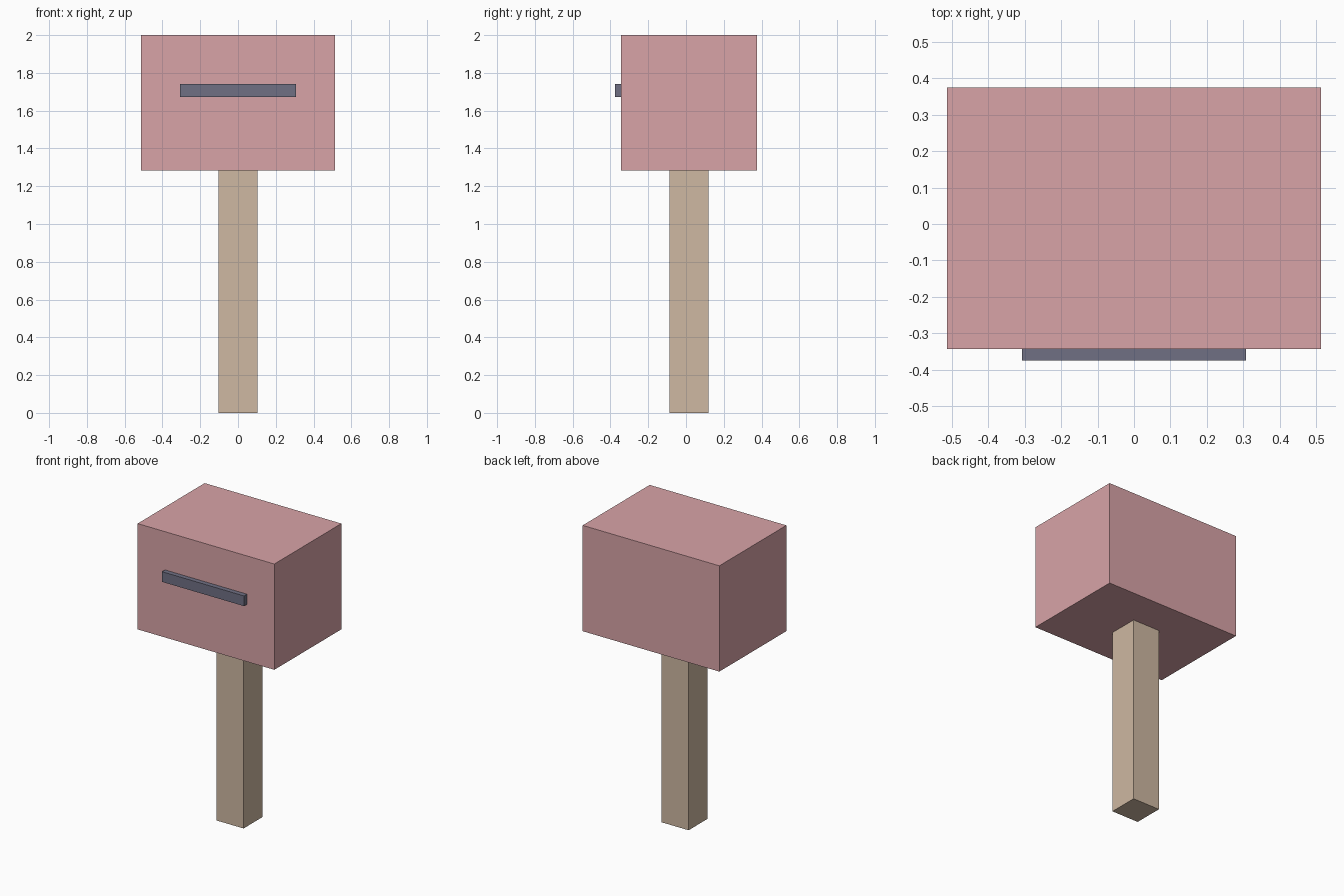
import bpy

if "Cube" in bpy.data.objects:
    bpy.data.objects.remove(bpy.data.objects["Cube"])


def box(name, lo, hi, color):
    """Axis-aligned block spanning the corners lo and hi."""
    center = [(a + b) / 2 for a, b in zip(lo, hi)]
    bpy.ops.mesh.primitive_cube_add(size=1, location=center)
    ob = bpy.context.object
    ob.name = name
    ob.scale = [b - a for a, b in zip(lo, hi)]
    bpy.ops.object.transform_apply(location=False, rotation=False, scale=True)
    mat = bpy.data.materials.new(name + "_color")
    mat.diffuse_color = (*color, 1)
    mat.use_nodes = True
    mat.node_tree.nodes["Principled BSDF"].inputs["Base Color"].default_value = mat.diffuse_color
    ob.data.materials.append(mat)
    return ob


FRONT, BACK = -0.343, 0.375   # faces of the mailbox body
MID = (FRONT + BACK) / 2
BODY_Z = 1.283

# Square post under the body
box("post", (-0.1025, MID - 0.1025, 0), (0.1025, MID + 0.1025, BODY_Z), (0.62, 0.48, 0.36))

# Mailbox body
box("mailbox_body", (-0.5125, FRONT, BODY_Z), (0.5125, BACK, 2), (0.69, 0.37, 0.39))

# Raised letter slot on the front face
box("letter_slot", (-0.3075, -0.375, 1.672), (0.3075, FRONT, 1.741), (0.16, 0.16, 0.23))
